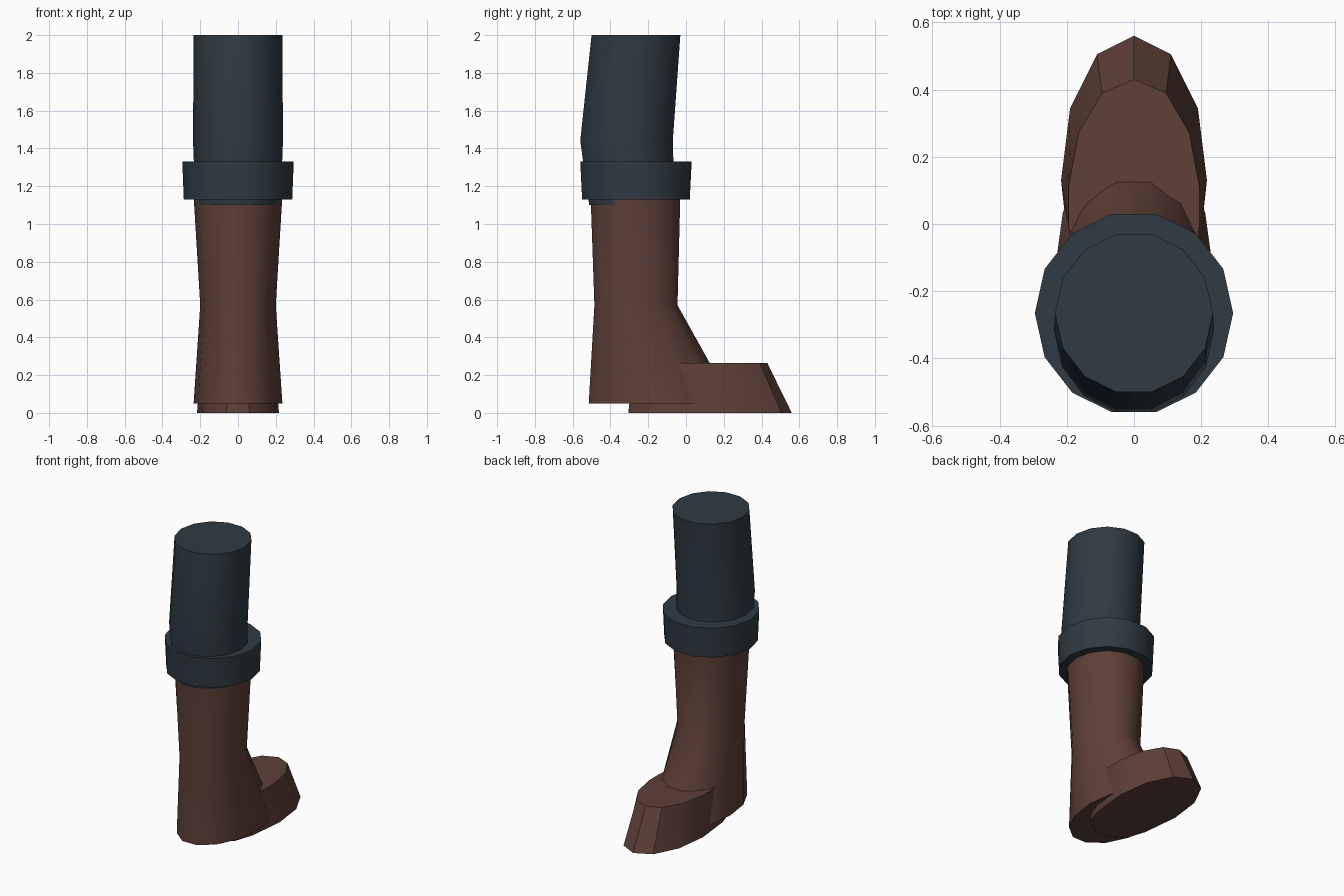
import bpy, bmesh, math

if "Cube" in bpy.data.objects:
    bpy.data.objects.remove(bpy.data.objects["Cube"])


def material(name, rgb):
    m = bpy.data.materials.new(name)
    m.diffuse_color = (*rgb, 1.0)
    m.use_nodes = True
    m.node_tree.nodes["Principled BSDF"].inputs["Base Color"].default_value = m.diffuse_color
    return m


brown = material("brown_leather", (0.112, 0.051, 0.039))
slate = material("dark_slate_cloth", (0.029, 0.043, 0.055))

SIDES = 14


def ring(z, half_x, y_min, y_max):
    """Fourteen-sided oval with flat edges facing front and back."""
    cy = (y_min + y_max) / 2
    ry = (y_max - y_min) / 2 / math.cos(math.pi / SIDES)
    angles = [2 * math.pi * i / SIDES for i in range(SIDES)]
    return [(half_x * math.cos(a), cy + ry * math.sin(a), z) for a in angles]


def loft(name, rings, mat):
    """Closed solid skinned through matching rings, listed bottom to top."""
    bm = bmesh.new()
    loops = [[bm.verts.new(p) for p in r] for r in rings]
    n = len(loops[0])
    for a, b in zip(loops, loops[1:]):
        for i in range(n):
            j = (i + 1) % n
            bm.faces.new((a[i], a[j], b[j], b[i]))
    bm.faces.new(loops[0][::-1])
    bm.faces.new(loops[-1])
    bmesh.ops.recalc_face_normals(bm, faces=bm.faces)
    mesh = bpy.data.meshes.new(name)
    bm.to_mesh(mesh)
    bm.free()
    mesh.materials.append(mat)
    obj = bpy.data.objects.new(name, mesh)
    bpy.context.collection.objects.link(obj)
    bpy.ops.object.select_all(action='DESELECT')
    obj.select_set(True)
    bpy.context.view_layer.objects.active = obj
    bpy.ops.object.shade_smooth_by_angle(angle=math.radians(35))
    return obj


def mirrored(half, z):
    """Outline from the right half, heel to toe tip, tip on the centre line."""
    left = [(-x, y) for x, y in reversed(half) if x > 0]
    return [(x, y, z) for x, y in half + left]


# Trouser leg, bulging forward at the knee and tucked into the cuff
loft("trouser_leg", [
    ring(1.10, 0.225, -0.512, -0.06),
    ring(1.44, 0.238, -0.56, -0.07),
    ring(2.00, 0.235, -0.50, -0.03),
], slate)

# Wide cuff at the top of the boot
loft("boot_cuff", [
    ring(1.13, 0.287, -0.55, 0.02),
    ring(1.33, 0.295, -0.56, 0.03),
], slate)

# Boot shaft, narrow at the ankle and flaring over the instep
loft("boot_shaft", [
    ring(0.05, 0.235, -0.515, 0.245),
    ring(0.57, 0.20, -0.485, -0.045),
    ring(1.15, 0.235, -0.505, -0.03),
], brown)

# Toe box and sole, tapering towards a flat top
sole = [(0.06, -0.305), (0.15, -0.24), (0.19, -0.12), (0.203, 0.0),
        (0.217, 0.13), (0.19, 0.345), (0.11, 0.505), (0.0, 0.56)]
top = [(0.055, -0.28), (0.14, -0.22), (0.18, -0.12), (0.195, 0.0),
       (0.195, 0.11), (0.165, 0.27), (0.095, 0.39), (0.0, 0.43)]
loft("boot_toe", [mirrored(sole, 0.0), mirrored(top, 0.265)], brown)
